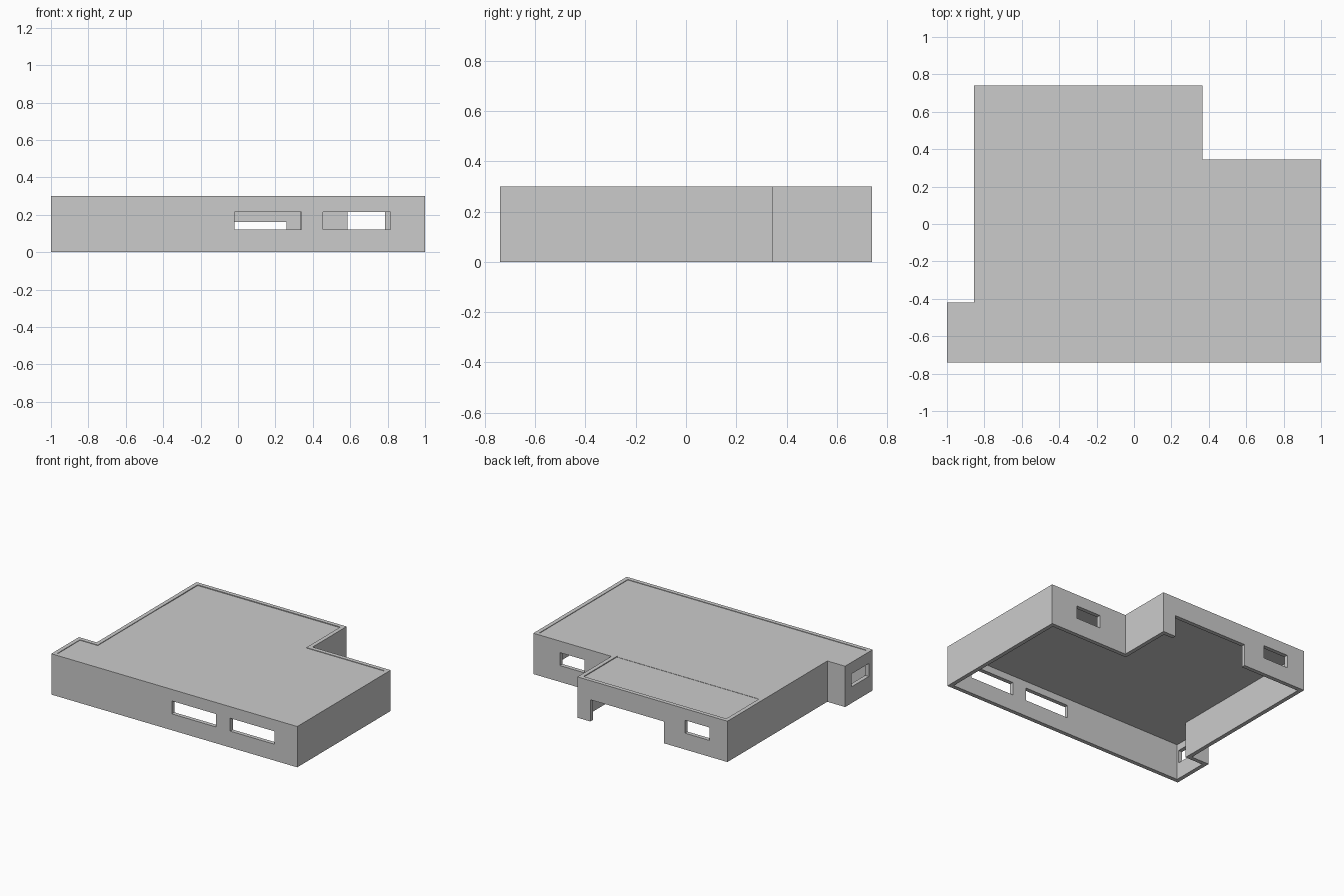
import bpy, bmesh
from mathutils import Vector

cube = bpy.data.objects.get("Cube")
if cube:
    bpy.data.objects.remove(cube, do_unlink=True)

HEIGHT, WALL = 0.30, 0.03
SILL, HEAD = 0.12, 0.215

grey = bpy.data.materials.new("plain_grey")
grey.use_nodes = True
grey.diffuse_color = (0.6, 0.6, 0.6, 1)
grey.node_tree.nodes["Principled BSDF"].inputs["Base Color"].default_value = (0.6, 0.6, 0.6, 1)


def finish(name, bm):
    bmesh.ops.recalc_face_normals(bm, faces=bm.faces)
    mesh = bpy.data.meshes.new(name)
    bm.to_mesh(mesh)
    bm.free()
    mesh.materials.append(grey)
    obj = bpy.data.objects.new(name, mesh)
    bpy.context.collection.objects.link(obj)
    return obj


def box(name, x, y, z):
    bm = bmesh.new()
    bmesh.ops.create_cube(bm, size=1)
    for v in bm.verts:
        v.co = Vector([r[0] if c < 0 else r[1] for c, r in zip(v.co, (x, y, z))])
    return finish(name, bm)


def inset_corner(points, i):
    # Right-angled, counter-clockwise outline: step inward from both adjoining sides
    here = Vector(points[i])
    before = (here - Vector(points[i - 1])).normalized()
    after = (Vector(points[(i + 1) % len(points)]) - here).normalized()
    return here + WALL * Vector((-before.y - after.y, before.x + after.x))


# Outer walls: a closed ring with a rectangular section at each corner
outline = [(-1, -0.74), (1, -0.74), (1, 0.345), (0.365, 0.345),
           (0.365, 0.74), (-0.855, 0.74), (-0.855, -0.42), (-1, -0.42)]
bm = bmesh.new()
sections = []
for i, outer in enumerate(outline):
    inner = inset_corner(outline, i)
    sections.append([bm.verts.new((p[0], p[1], z)) for p, z in
                     ((outer, 0), (outer, HEIGHT), (inner, HEIGHT), (inner, 0))])
for i, a in enumerate(sections):
    b = sections[(i + 1) % len(sections)]
    for j in range(4):
        k = (j + 1) % 4
        bm.faces.new((a[j], b[j], b[k], a[k]))
walls = finish("walls", bm)

# Window and doorway openings
glazed = (SILL, HEAD)
openings = {
    "front_window_a": ((-0.02, 0.34), (-0.8, -0.66), glazed),
    "front_window_b": ((0.455, 0.815), (-0.8, -0.66), glazed),
    "back_window_left": ((0.585, 0.785), (0.28, 0.4), glazed),
    "back_window_right": ((-0.71, -0.51), (0.68, 0.8), glazed),
    "side_window": ((-1.05, -0.93), (-0.695, -0.495), glazed),
    "back_doorway": ((-0.34, 0.26), (0.68, 0.8), (-0.1, 0.16)),
}
cutters = []
for name, spans in openings.items():
    cutter = box(name + "_cutter", *spans)
    cutter.hide_render = True
    cutters.append(cutter)
    mod = walls.modifiers.new(name, 'BOOLEAN')
    mod.operation, mod.solver, mod.object = 'DIFFERENCE', 'EXACT', cutter

# Bake the openings and drop the cutters
bpy.context.view_layer.update()
cut = bpy.data.meshes.new_from_object(walls.evaluated_get(bpy.context.evaluated_depsgraph_get()))
walls.modifiers.clear()
walls.data = cut
for cutter in cutters:
    bpy.data.objects.remove(cutter, do_unlink=True)

# Roof slabs, sitting just below the wall tops
box("main_roof", (-0.825, 0.97), (-0.71, 0.325), (0.265, 0.296))
box("back_roof", (-0.825, 0.335), (0.325, 0.71), (0.265, 0.294))
box("side_roof", (-0.97, -0.825), (-0.71, -0.45), (0.265, 0.296))
